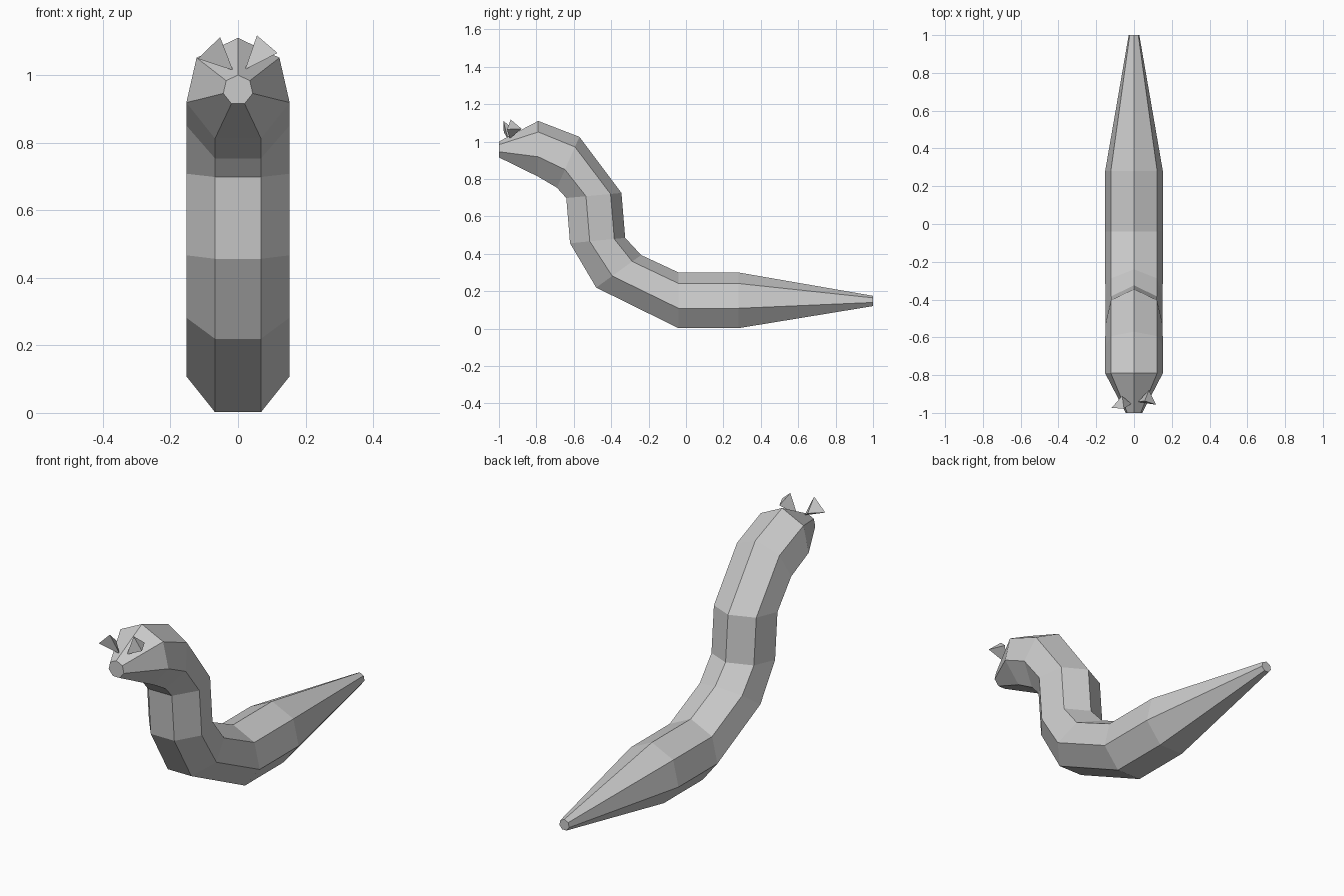
import bpy, bmesh, math
from mathutils import Vector

if "Cube" in bpy.data.objects:
    bpy.data.objects.remove(bpy.data.objects["Cube"])

SIDES = 7


def finish(bm, name):
    bmesh.ops.recalc_face_normals(bm, faces=bm.faces)
    mesh = bpy.data.meshes.new(name)
    bm.to_mesh(mesh)
    bm.free()
    obj = bpy.data.objects.new(name, mesh)
    bpy.context.collection.objects.link(obj)
    return obj


def loft(name, rings):
    """Skin seven-sided rings, each given by its top corner and bottom edge (y, z)."""
    bm = bmesh.new()
    loops = []
    for top, bottom in rings:
        top, bottom = Vector((0, *top)), Vector((0, *bottom))
        radius = (top - bottom).length / (1 + math.cos(math.pi / SIDES))
        up = (top - bottom).normalized()
        centre = top - up * radius
        side = Vector((1, 0, 0))
        loops.append([bm.verts.new(centre + radius * (up * math.cos(a) + side * math.sin(a)))
                      for a in (2 * math.pi * i / SIDES for i in range(SIDES))])
    for a, b in zip(loops, loops[1:]):
        for i in range(SIDES):
            j = (i + 1) % SIDES
            bm.faces.new((a[i], a[j], b[j], b[i]))
    bm.faces.new(loops[0])
    bm.faces.new(loops[-1])
    return finish(bm, name)


def spike(name, tip, base):
    """Three-sided cone from its tip and base corners."""
    bm = bmesh.new()
    t = bm.verts.new(tip)
    b = [bm.verts.new(p) for p in base]
    bm.faces.new(b)
    for i in range(3):
        bm.faces.new((t, b[i], b[(i + 1) % 3]))
    return finish(bm, name)


# Body from snout to tail tip
loft("body", [
    ((-1.00, 1.000), (-1.00, 0.915)),
    ((-0.79, 1.110), (-0.79, 0.812)),
    ((-0.57, 1.025), (-0.69, 0.753)),
    ((-0.345, 0.725), (-0.64, 0.698)),
    ((-0.325, 0.485), (-0.62, 0.456)),
    ((-0.24, 0.393), (-0.48, 0.219)),
    ((-0.04, 0.300), (-0.04, 0.002)),
    ((0.28, 0.300), (0.28, 0.002)),
    ((1.00, 0.175), (1.00, 0.120)),
])

# Eyes: small pyramids with their tips on the head
spike("eye_left", (-0.015, -0.952, 1.014),
      [(-0.053, -0.977, 1.112), (-0.119, -0.974, 1.048), (-0.063, -0.910, 1.053)])
spike("eye_right", (0.021, -0.942, 1.016),
      [(0.056, -0.937, 1.117), (0.117, -0.957, 1.065), (0.079, -0.879, 1.068)])
